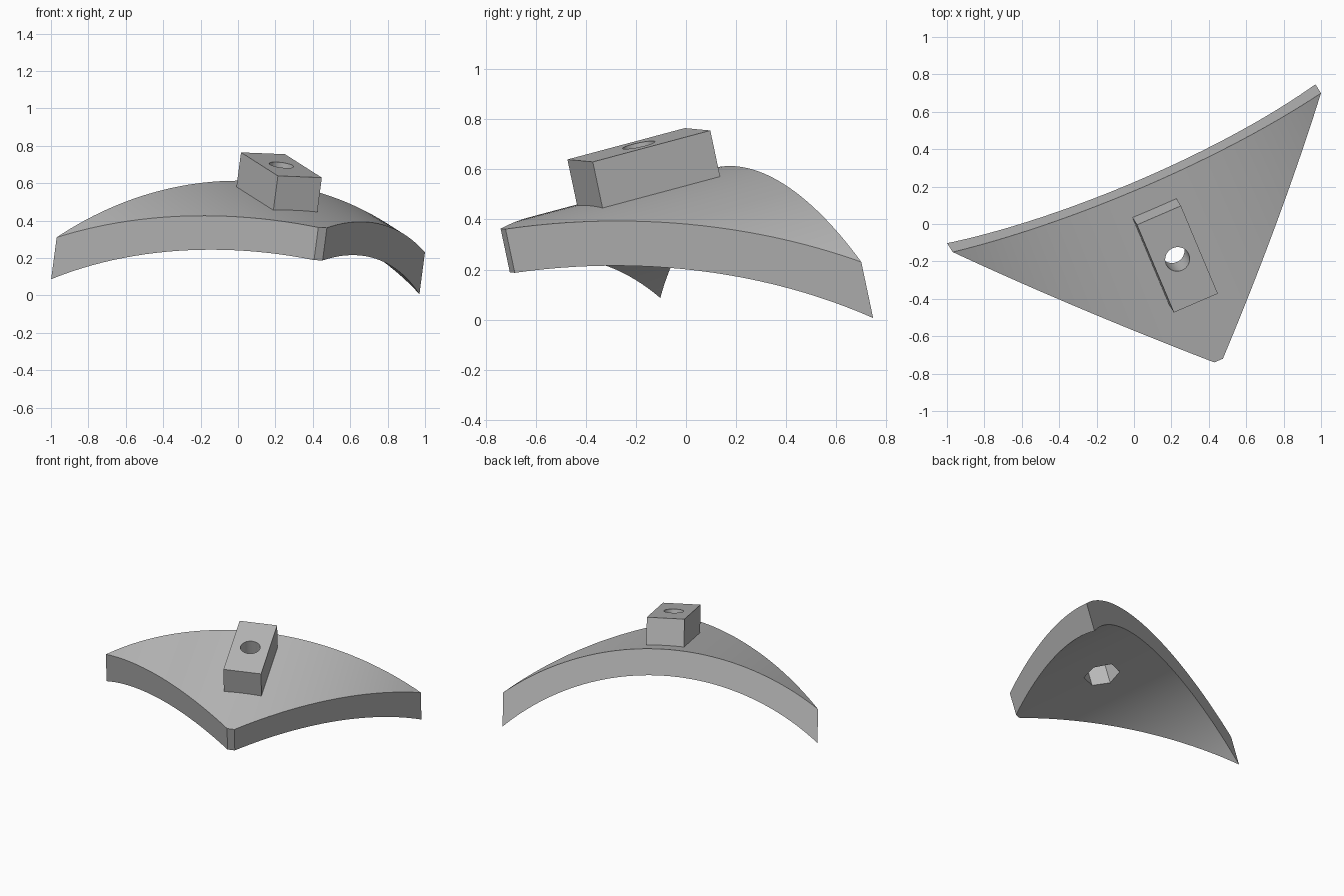
import bpy, bmesh, math
from mathutils import Matrix, Vector

cube = bpy.data.objects.get("Cube")
if cube:
    bpy.data.objects.remove(cube, do_unlink=True)

# Tilted frame shared by every part: u across, v along, w out of the plate
u = Vector((0.9176, 0.3959, -0.0373)).normalized()
v = Vector((-0.372, 0.897, 0.239))
v = (v - u * v.dot(u)).normalized()
w = u.cross(v)
FRAME = Matrix((u, v, w)).transposed().to_4x4()

MID = 0.1125                  # centre line in u
CREST = 0.56                  # top of the plate in w
RADIUS, THICK = 1.811, 0.18   # outer bend radius and plate thickness
HALF, TIP = 1.073, 0.025      # half widths at the back and the tip
BACK, FRONT = 0.305, -0.737   # ends in v
BLOCK_V, BLOCK_TOP = -0.089, 0.745

grey = bpy.data.materials.new("plain_grey")
grey.use_nodes = True
colour = (0.5, 0.5, 0.5, 1)
grey.diffuse_color = colour
grey.node_tree.nodes["Principled BSDF"].inputs["Base Color"].default_value = colour


def make(name, bm):
    bmesh.ops.remove_doubles(bm, verts=bm.verts, dist=1e-5)
    bmesh.ops.recalc_face_normals(bm, faces=bm.faces)
    mesh = bpy.data.meshes.new(name)
    bm.to_mesh(mesh)
    bm.free()
    mesh.materials.append(grey)
    obj = bpy.data.objects.new(name, mesh)
    bpy.context.collection.objects.link(obj)
    obj.matrix_world = FRAME
    return obj


def prism(name, sides, radius, low, high):
    bm = bmesh.new()
    bmesh.ops.create_cone(bm, cap_ends=True, segments=sides, radius1=radius,
                          radius2=radius, depth=high - low,
                          matrix=Matrix.Translation((MID, BLOCK_V, (low + high) / 2)))
    if sides == 6:  # corners point across the plate
        xs = max(abs(p.co.x - MID) for p in bm.verts)
        if xs < radius * 0.99:
            bmesh.ops.rotate(bm, verts=bm.verts, cent=(MID, BLOCK_V, 0),
                             matrix=Matrix.Rotation(math.pi / 6, 3, 'Z'))
    obj = make(name, bm)
    obj.hide_render = True
    return obj


def cut(obj, cutter):
    mod = obj.modifiers.new(cutter.name, 'BOOLEAN')
    mod.operation, mod.solver, mod.object = 'DIFFERENCE', 'EXACT', cutter
    bpy.context.view_layer.objects.active = obj
    bpy.ops.object.modifier_apply(modifier=mod.name)


# Curved triangular plate with a narrow blunt tip
def arc(x, radius):
    return CREST - RADIUS + math.sqrt(radius ** 2 - x ** 2)


STEPS = 24
a0, a1 = math.asin(TIP / RADIUS), math.asin(HALF / RADIUS)
side = [RADIUS * math.sin(a0 + (a1 - a0) * i / STEPS) for i in range(STEPS + 1)]
stations = [-x for x in reversed(side)] + side
bm = bmesh.new()
rings = []
for x in stations:
    front = FRONT + (BACK - FRONT) * (abs(x) - TIP) / (HALF - TIP)
    top, low = arc(x, RADIUS), arc(x, RADIUS - THICK)
    corners = [(front, low), (BACK, low), (BACK, top), (front, top)]
    if BACK - front < 1e-4:
        p, q = (bm.verts.new((MID + x, BACK, z)) for z in (low, top))
        rings.append([p, p, q, q])
    else:
        rings.append([bm.verts.new((MID + x, y, z)) for y, z in corners])
for a, b in zip(rings, rings[1:]):
    for i in range(4):
        j = (i + 1) % 4
        bm.faces.new(list(dict.fromkeys((a[i], a[j], b[j], b[i]))))
plate = make("curved_plate", bm)

# Raised mounting block, seated slightly into the plate
bm = bmesh.new()
base = 0.54
bmesh.ops.create_cube(bm, size=1, matrix=Matrix.Translation(
    (MID, BLOCK_V, (base + BLOCK_TOP) / 2)) @ Matrix.Diagonal((0.256, 0.524, BLOCK_TOP - base, 1)))
block = make("mounting_block", bm)

# Bolt hole through both parts and a hexagonal nut pocket underneath
bore = prism("bolt_hole_cutter", 40, 0.066, 0.2, 0.9)
pocket = prism("nut_pocket_cutter", 6, 0.123, 0.2, 0.53)
cut(plate, bore)
cut(plate, pocket)
cut(block, bore)
for helper in (bore, pocket):
    bpy.data.objects.remove(helper, do_unlink=True)

# Smooth curves, crisp edges
for obj in (plate, block):
    bpy.ops.object.select_all(action='DESELECT')
    obj.select_set(True)
    bpy.context.view_layer.objects.active = obj
    bpy.ops.object.shade_smooth_by_angle(angle=math.radians(25))
